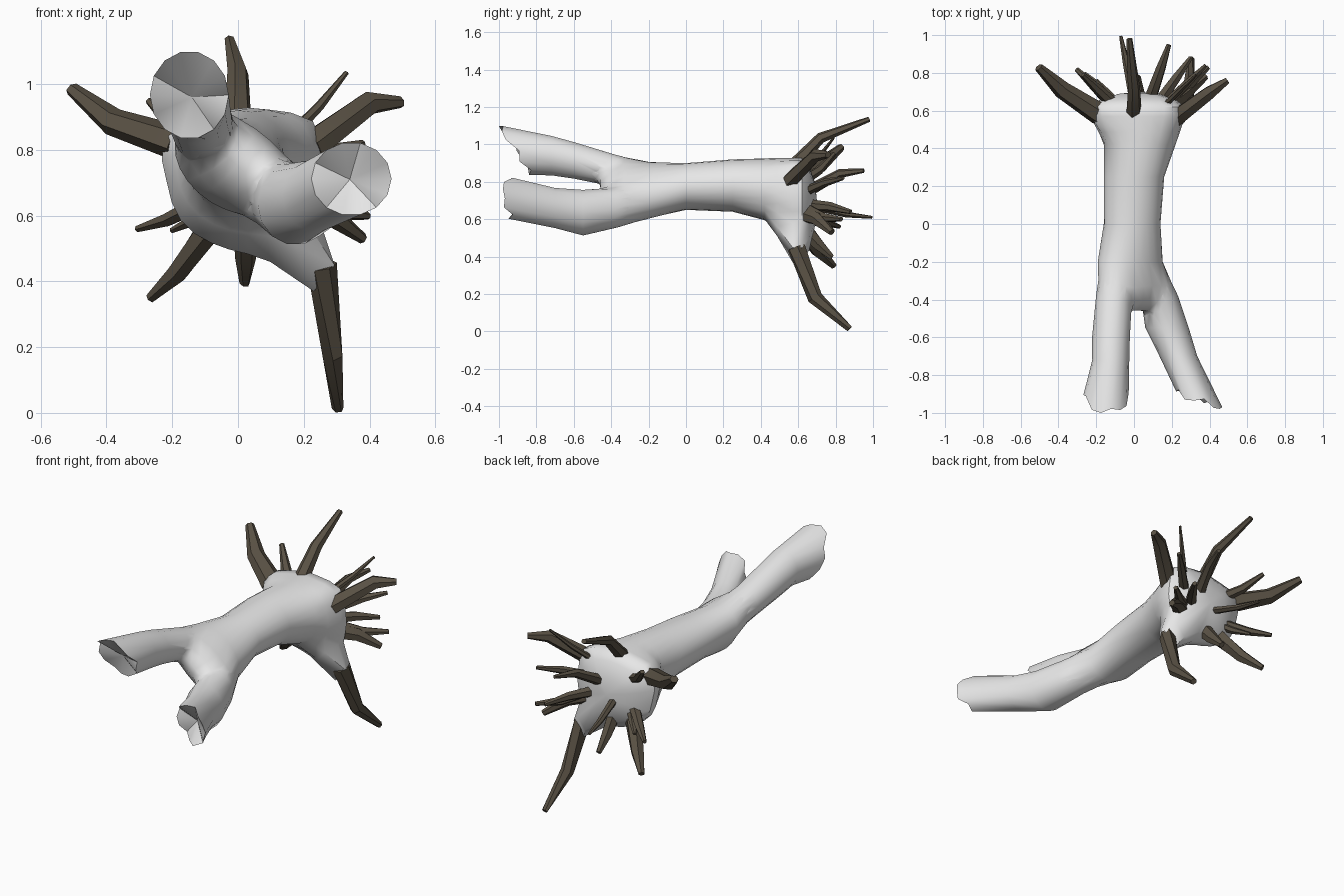
import bpy, bmesh, math, random
from mathutils import Vector

if "Cube" in bpy.data.objects:
    bpy.data.objects.remove(bpy.data.objects["Cube"])
random.seed(4)


def material(name, col):
    m = bpy.data.materials.new(name)
    m.diffuse_color = (*col, 1)
    m.use_nodes = True
    m.node_tree.nodes["Principled BSDF"].inputs["Base Color"].default_value = m.diffuse_color
    return m


bark = material("pale grey bark", (0.8, 0.8, 0.8))
root_brown = material("dark brown root", (0.10, 0.082, 0.058))


def smooth(ob, angle):
    bpy.ops.object.select_all(action='DESELECT')
    ob.select_set(True)
    bpy.context.view_layer.objects.active = ob
    bpy.ops.object.shade_smooth_by_angle(angle=math.radians(angle))


def loft(name, rings, mat, angle, end=None):
    """Skin closed rings; the last end is an n-gon or a fan to a given centre."""
    bm = bmesh.new()
    vs = [[bm.verts.new(p) for p in r] for r in rings]
    n = len(vs[0])
    for a, b in zip(vs, vs[1:]):
        for i in range(n):
            j = (i + 1) % n
            bm.faces.new((a[i], a[j], b[j], b[i]))
    bm.faces.new(vs[0])
    if end is None:
        bm.faces.new(vs[-1])
    else:
        c = bm.verts.new(end)
        for i in range(n):
            bm.faces.new((vs[-1][i], vs[-1][(i + 1) % n], c))
    bmesh.ops.recalc_face_normals(bm, faces=bm.faces)
    me = bpy.data.meshes.new(name)
    bm.to_mesh(me)
    bm.free()
    ob = bpy.data.objects.new(name, me)
    bpy.context.collection.objects.link(ob)
    me.materials.append(mat)
    smooth(ob, angle)
    return ob


def ellipse(y, cx, cz, a, b, rot=0, n=24):
    r = math.radians(rot)
    pts = []
    for k in range(n):
        t = math.tau * k / n - r
        u, v = a * math.cos(t), b * math.sin(t)
        pts.append(Vector((cx + u * math.cos(r) - v * math.sin(r), y,
                           cz + u * math.sin(r) + v * math.cos(r))))
    return pts


# Root plate outline: a circle with a few bumps (angle, height, width)
def plate_radius(deg):
    bumps = ((306, .195, 15), (147, .06, 22), (45, .04, 18), (250, -.02, 30))
    return .245 + sum(h * math.exp(-((deg - a) / w) ** 2) for a, h, w in bumps)


def plate(y, s):
    pts = []
    for k in range(24):
        r, t = s * plate_radius(15 * k), math.tau * k / 24
        pts.append(Vector((.03 + r * math.cos(t), y, .70 + r * math.sin(t) * .95)))
    return pts


# Trunk flaring into the root plate
neck = ellipse(.42, .03, .76, .19, .165)
flare = [a.lerp(b, .42) for a, b in zip(neck, plate(.58, 1))]
trunk = loft("trunk", [
    ellipse(-.465, .02, .765, .12, .04, -40),
    ellipse(-.42, .02, .76, .18, .085, -40),
    ellipse(-.34, .015, .755, .235, .12, -40),
    ellipse(-.2, -.02, .755, .19, .13, -35),
    ellipse(0, -.01, .775, .15, .125),
    ellipse(.25, 0, .78, .16, .14),
    neck, flare, plate(.57, .98), plate(.62, .98), plate(.66, .78), plate(.69, .4)],
    bark, 50, end=(.03, .70, .70))


# Two broken limbs with ragged hollow ends
def limb(name, path, slant_x, slant_z, centre):
    rings = [ellipse(*p, n=14) for p in path]
    for k, p in enumerate(rings[-1]):
        t = math.tau * k / 14
        p.y -= slant_x * math.cos(t) + slant_z * math.sin(t)
        p.y = max(-1, p.y + (.02 if k % 3 == 0 else -.01) + random.uniform(-.015, .015))
    return loft(name, rings, bark, 50, end=centre)


upper = limb("upper_limb", [
    (-.2, -.06, .80, .09, .08), (-.4, -.115, .868, .10, .092),
    (-.6, -.122, .915, .10, .10), (-.72, -.123, .94, .098, .108),
    (-.905, -.148, .967, .12, .134)], 0, .085, (-.14, -.86, .96))
lower = limb("lower_limb", [
    (-.2, .04, .70, .09, .09), (-.4, .145, .65, .108, .118),
    (-.55, .175, .635, .115, .125), (-.7, .235, .66, .10, .11),
    (-.93, .345, .712, .122, .112)], .05, .015, (.34, -.86, .71))

# Merge the limbs into the trunk
for ob in (upper, lower):
    mod = trunk.modifiers.new("union", 'BOOLEAN')
    mod.operation = 'UNION'
    mod.solver = 'EXACT'
    mod.object = ob
    bpy.context.view_layer.objects.active = trunk
    bpy.ops.object.modifier_apply(modifier=mod.name)
    bpy.data.objects.remove(ob)

# Soften the fork where the limbs meet
bm = bmesh.new()
bm.from_mesh(trunk.data)
bmesh.ops.triangulate(bm, faces=[f for f in bm.faces if len(f.verts) > 4])
fork = [v for v in bm.verts if -.5 < v.co.y < -.22]
for _ in range(3):
    bmesh.ops.smooth_vert(bm, verts=fork, factor=.3, use_axis_x=True, use_axis_y=True, use_axis_z=True)
bm.to_mesh(trunk.data)
bm.free()
smooth(trunk, 60)


# Root: tapering six-sided tube from base through a bend to the tip
def root(name, base, bend, tip, radius):
    ps = [Vector(base), Vector(bend), Vector(tip)]
    dirs = [ps[1] - ps[0], ps[2] - ps[0], ps[2] - ps[1]]
    rings = []
    for p, d, s in zip(ps, dirs, (1, .78, .38)):
        u = d.cross(Vector((.3, -.5, .8))).normalized() * radius * s
        v = d.normalized().cross(u) * .85
        rings.append([p + u * math.cos(math.tau * k / 6) + v * math.sin(math.tau * k / 6)
                      for k in range(6)])
    loft(name, rings, root_brown, 35)


# Large roots
root("large_lower_root", (.255, .59, .45), (.287, .69, .18), (.303, .875, .014), .052)
root("top_root", (0, .58, .89), (0, .72, 1.035), (-.025, .98, 1.135), .043)
root("left_root", (-.18, .58, .82), (-.38, .71, .885), (-.505, .83, .985), .062)
root("right_root", (.22, .56, .81), (.40, .695, .943), (.495, .76, .945), .052)

# Small roots radiate from the trunk core: tip, radius, rise of the bend
core = Vector((.03, .50, .70))
small = {
    "thin_top_root": ((.33, .79, 1.035), .02, -.01),
    "upper_left_root": ((-.27, .79, .95), .036, -.02),
    "lower_left_root": ((-.265, .79, .35), .05, -.02),
    "mid_left_root": ((-.305, .82, .56), .034, -.01),
    "small_left_root": ((-.20, .76, .555), .028, -.01),
    "bottom_root": ((.02, .78, .395), .046, -.01),
    "forked_root": ((.38, .78, .53), .05, .025),
    "fork_branch": ((.395, .83, .60), .036, -.02),
    "rear_upper_root": ((.185, .95, .86), .036, .03),
    "rear_thin_root": ((-.07, .995, .61), .024, -.01),
    "rear_right_root": ((.30, .88, .64), .036, .01),
    "side_right_root": ((.38, .84, .82), .032, .01),
}
for name, (tip, radius, rise) in small.items():
    tip = Vector(tip)
    bend = core.lerp(tip, .72) + Vector((0, 0, rise))
    root(name, core.lerp(tip, .38), bend, tip, radius)
